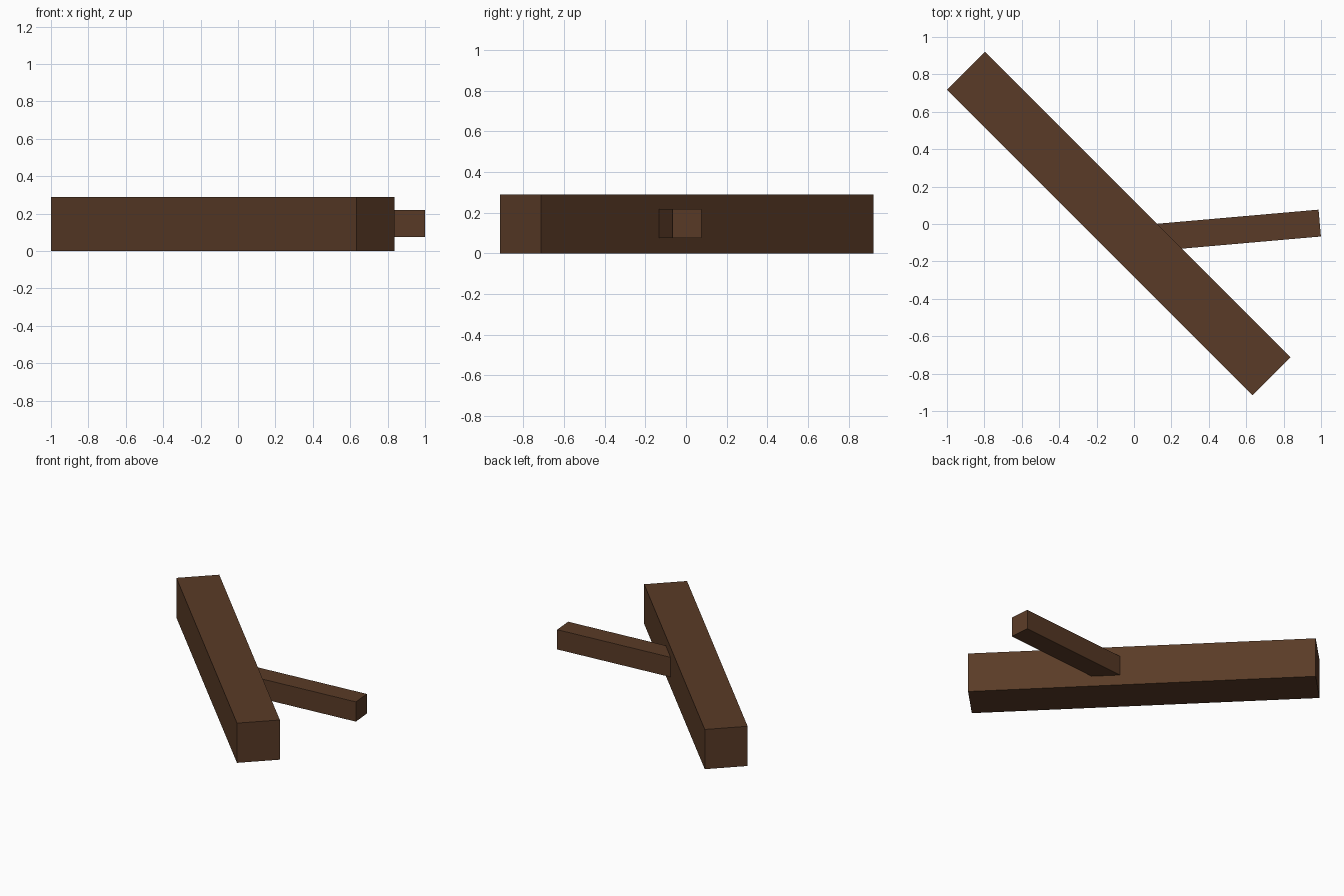
import bpy
from math import radians, cos, sin

default = bpy.data.objects.get("Cube")
if default:
    bpy.data.objects.remove(default, do_unlink=True)

# Bark colour
bark = bpy.data.materials.new("dark_brown_bark")
bark.use_nodes = True
colour = (0.102, 0.044, 0.020, 1)
bark.diffuse_color = colour
bsdf = next(n for n in bark.node_tree.nodes if n.type == "BSDF_PRINCIPLED")
bsdf.inputs["Base Color"].default_value = colour
bsdf.inputs["Roughness"].default_value = 0.9


def beam(name, centre, size, degrees):
    """Square beam lying flat, turned about the vertical axis."""
    bpy.ops.mesh.primitive_cube_add(size=1, location=centre,
                                    rotation=(0, 0, radians(degrees)))
    obj = bpy.context.object
    obj.name = name
    obj.scale = size
    bpy.ops.object.transform_apply(location=False, rotation=False, scale=True)
    obj.data.materials.append(bark)
    return obj


# Main log, lying diagonally on the ground
beam("log_trunk", (-0.082, 0.003, 0.145), (2.31, 0.288, 0.29), -45)

# Side branch, rooted inside the log and ending at its tip
length, angle, thickness = 0.99, 5, 0.144
tip_x, tip_y = 0.993, 0.005
beam("side_branch",
     (tip_x - cos(radians(angle)) * length / 2,
      tip_y - sin(radians(angle)) * length / 2, 0.147),
     (length, thickness, thickness), angle)
